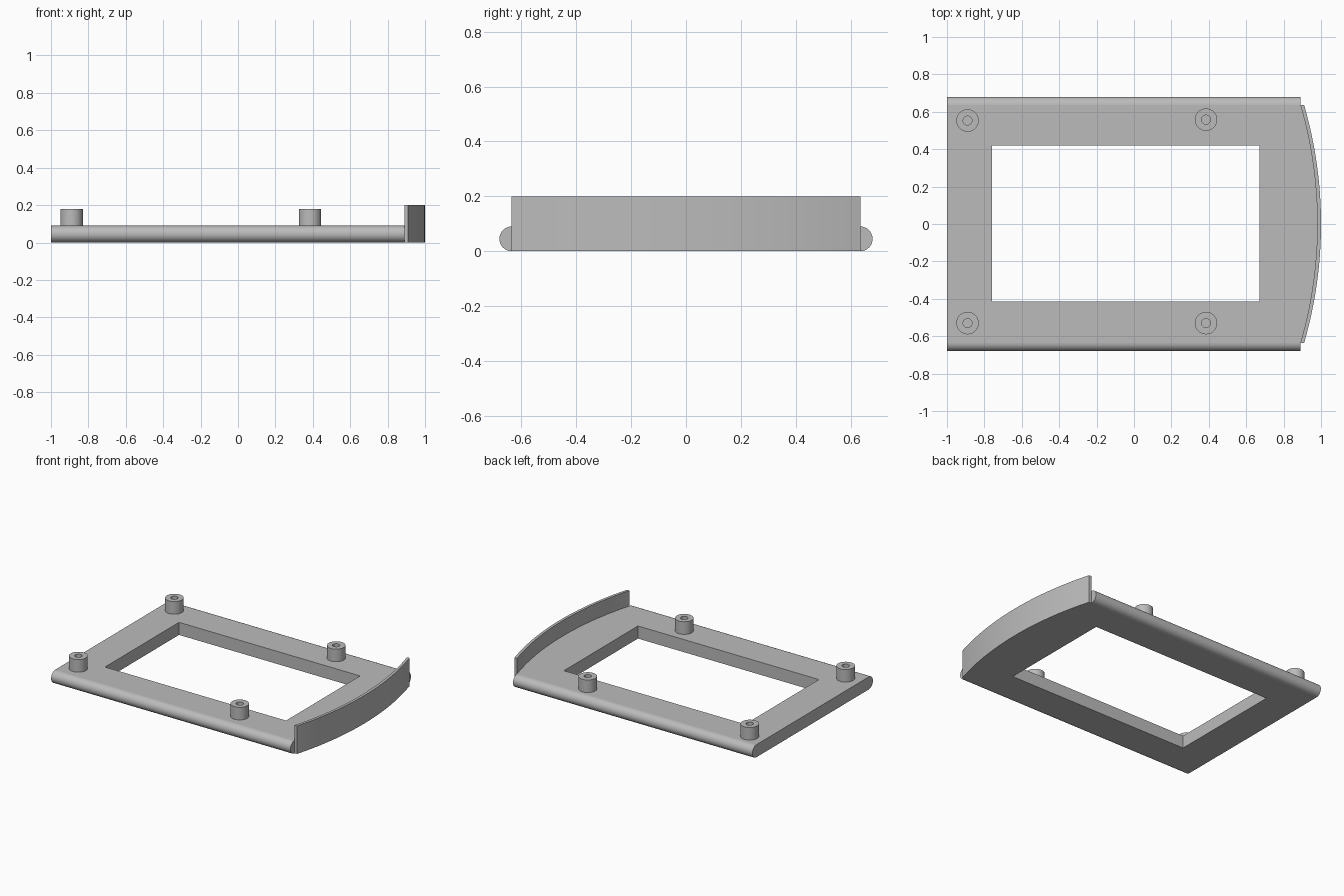
import bpy, bmesh
from math import sin, cos, pi, asin, radians

cube = bpy.data.objects.get("Cube")
if cube:
    bpy.data.objects.remove(cube, do_unlink=True)

grey = bpy.data.materials.new("plain grey")
grey.use_nodes = True
colour = (0.5, 0.5, 0.5, 1)
grey.diffuse_color = colour
grey.node_tree.nodes["Principled BSDF"].inputs["Base Color"].default_value = colour

HALF = 0.635      # half width of the flat plate
THICK = 0.09      # plate thickness
SAG = 0.09        # bulge of the curved end
RADIUS = (HALF ** 2 + SAG ** 2) / (2 * SAG)


def finish(name, bm):
    bmesh.ops.recalc_face_normals(bm, faces=bm.faces)
    mesh = bpy.data.meshes.new(name)
    bm.to_mesh(mesh)
    bm.free()
    obj = bpy.data.objects.new(name, mesh)
    bpy.context.collection.objects.link(obj)
    mesh.materials.append(grey)
    bpy.ops.object.select_all(action='DESELECT')
    obj.select_set(True)
    bpy.context.view_layer.objects.active = obj
    bpy.ops.object.shade_smooth_by_angle(angle=radians(30))
    return obj


def prism(name, loops, z0, z1):
    """Extrude an outline, with optional hole outlines, from z0 to z1."""
    bm = bmesh.new()
    for loop in loops:
        verts = [bm.verts.new((x, y, z0)) for x, y in loop]
        for a, b in zip(verts, verts[1:] + verts[:1]):
            bm.edges.new((a, b))
    bmesh.ops.triangle_fill(bm, edges=bm.edges[:], use_beauty=True, normal=(0, 0, 1))
    top = bmesh.ops.extrude_face_region(bm, geom=bm.faces[:], use_keep_orig=True)["geom"]
    bmesh.ops.translate(bm, vec=(0, 0, z1 - z0),
                        verts=[v for v in top if isinstance(v, bmesh.types.BMVert)])
    return finish(name, bm)


def arc(apex, steps=32):
    """Shallow curve across the end, running from -y to +y."""
    sweep = asin(HALF / RADIUS)
    angles = [sweep * (2 * i / steps - 1) for i in range(steps + 1)]
    return [(apex - RADIUS + RADIUS * cos(a), RADIUS * sin(a)) for a in angles]


def circle(x, y, r, n=32):
    return [(x + r * cos(2 * pi * i / n), y + r * sin(2 * pi * i / n)) for i in range(n)]


# Flat frame with a rectangular window
window = [(-0.76, -0.415), (0.67, -0.415), (0.67, 0.42), (-0.76, 0.42)]
prism("frame_plate", [[(-1, -HALF)] + arc(0.98) + [(-1, HALF)], window], 0, THICK)

# Curved upright lip at the end
prism("curved_lip", [arc(1.0) + arc(0.98)[::-1]], 0, 0.2)

# Half-round rails along both long edges
for side, label in ((-1, "front_rail"), (1, "back_rail")):
    bm = bmesh.new()
    r = THICK / 2
    ends = []
    for x in (-1, 0.89):
        ends.append([bm.verts.new((x, side * (HALF + r * sin(pi * i / 16)), r - r * cos(pi * i / 16)))
                     for i in range(17)])
        bm.faces.new(ends[-1])
    for i in range(16):
        bm.faces.new((ends[0][i], ends[0][i + 1], ends[1][i + 1], ends[1][i]))
    finish(label, bm)

# Hollow screw posts
for name, x, y in (("front_right_post", -0.89, -0.53), ("front_left_post", 0.385, -0.53),
                   ("back_right_post", -0.89, 0.553), ("back_left_post", 0.385, 0.558)):
    prism(name, [circle(x, y, 0.06), circle(x, y, 0.024)], THICK, 0.18)
